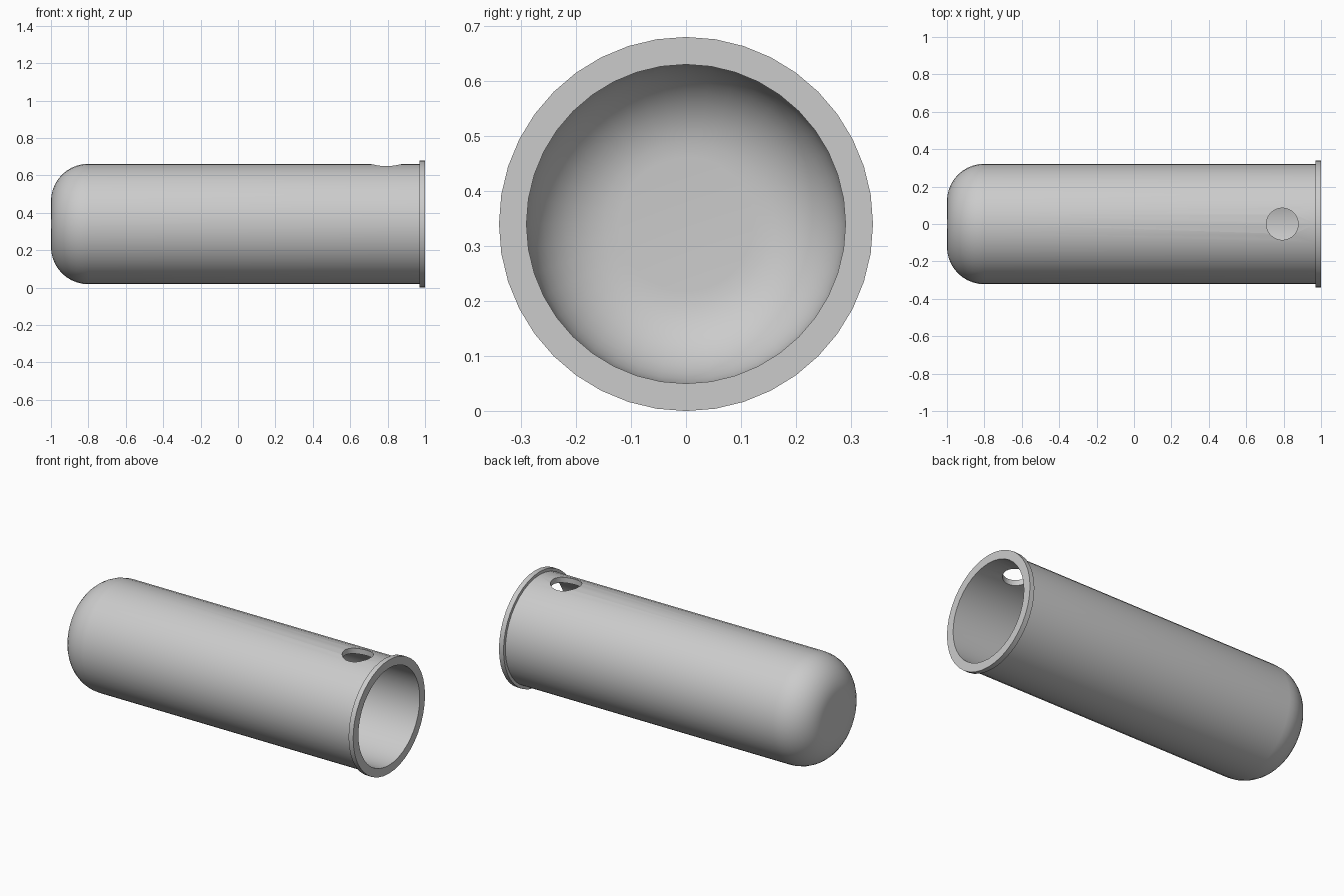
import bpy, bmesh
from math import sin, cos, pi, radians
from mathutils import Matrix, Vector

cube = bpy.data.objects.get("Cube")
if cube:
    bpy.data.objects.remove(cube, do_unlink=True)

AXIS_Z = 0.34      # height of the tube's axis
SIDES = 40
OUTER, INNER, FLANGE = 0.322, 0.29, 0.34

grey = bpy.data.materials.new("plain grey")
grey.use_nodes = True
colour = (0.6, 0.6, 0.6, 1)
grey.diffuse_color = colour
grey.node_tree.nodes["Principled BSDF"].inputs["Base Color"].default_value = colour


def make_object(name, bm):
    mesh = bpy.data.meshes.new(name)
    bm.to_mesh(mesh)
    bm.free()
    mesh.materials.append(grey)
    obj = bpy.data.objects.new(name, mesh)
    bpy.context.collection.objects.link(obj)
    return obj


def rounded_end(x_end, radius, fillet, steps=10):
    """Profile from the axis, across the flat end and round the corner."""
    arc = [(x_end + fillet * (1 - sin(a)), radius - fillet * (1 - cos(a)))
           for a in (pi / 2 * (1 - i / steps) for i in range(steps + 1))]
    return [(x_end, 0)] + arc


# Closed tube with a flanged mouth, lathed from outer and inner profiles
outer = rounded_end(-1.0, OUTER, 0.2)
inner = rounded_end(-0.968, INNER, 0.168)
mouth = [(0.97, OUTER), (0.97, FLANGE), (1.0, FLANGE), (1.0, INNER)]
profile = outer + mouth + inner[::-1]

bm = bmesh.new()
verts = [bm.verts.new((x, 0, r)) for x, r in profile]
edges = [bm.edges.new(pair) for pair in zip(verts, verts[1:])]
bmesh.ops.spin(bm, geom=verts + edges, cent=(0, 0, 0), axis=(1, 0, 0),
               angle=2 * pi, steps=SIDES, use_merge=True)
bmesh.ops.remove_doubles(bm, verts=bm.verts, dist=0.0005)
bmesh.ops.recalc_face_normals(bm, faces=bm.faces)
bmesh.ops.translate(bm, verts=bm.verts, vec=(0, 0, AXIS_Z))
tube = make_object("flanged_tube", bm)

# Round hole through the top wall near the mouth
bm = bmesh.new()
bmesh.ops.create_cone(bm, cap_ends=True, segments=SIDES, radius1=0.085, radius2=0.085,
                      depth=0.4, matrix=Matrix.Translation(Vector((0.793, 0, AXIS_Z + 0.3))))
cutter = make_object("hole_cutter", bm)
cutter.hide_render = True

cut = tube.modifiers.new("top hole", "BOOLEAN")
cut.object = cutter
cut.operation = "DIFFERENCE"
cut.solver = "EXACT"

bpy.ops.object.select_all(action="DESELECT")
tube.select_set(True)
bpy.context.view_layer.objects.active = tube
bpy.ops.object.modifier_apply(modifier=cut.name)
bpy.data.objects.remove(cutter, do_unlink=True)
bpy.ops.object.shade_smooth_by_angle(angle=radians(30))
